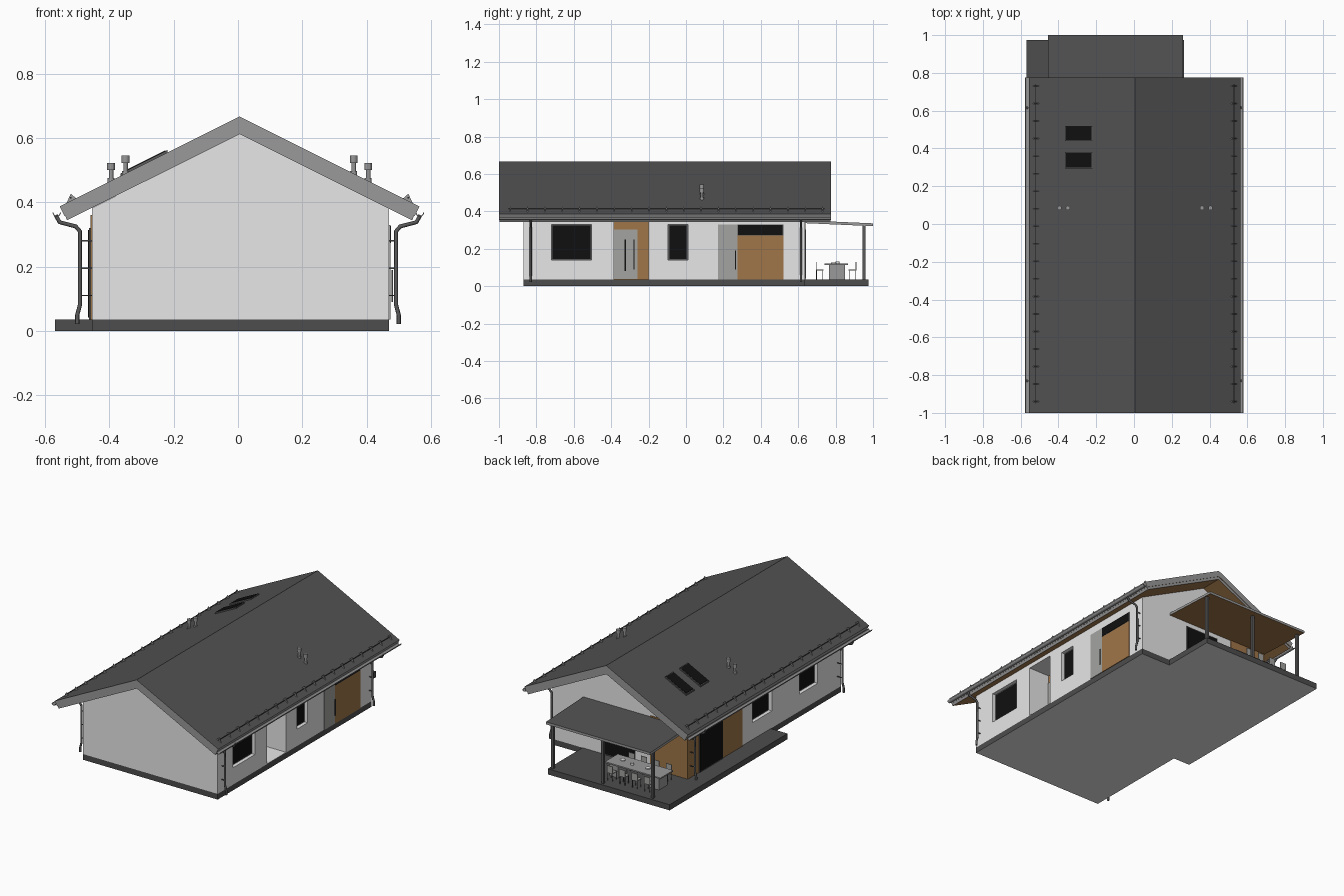
import bpy, bmesh
from math import cos, sin, pi
from mathutils import Matrix, Vector

if "Cube" in bpy.data.objects:
    bpy.data.objects.remove(bpy.data.objects["Cube"])


def material(name, r, g, b):
    m = bpy.data.materials.new(name)
    m.use_nodes = True
    m.diffuse_color = (r, g, b, 1)
    m.node_tree.nodes["Principled BSDF"].inputs["Base Color"].default_value = (r, g, b, 1)
    return m


WHITE = material("white plaster", .8, .8, .8)
ROOF = material("dark roof", .085, .085, .085)
SLAB = material("dark concrete", .075, .075, .075)
GREY = material("grey trim", .32, .32, .32)
DOOR = material("door grey", .37, .37, .36)
WOOD = material("warm wood", .35, .18, .066)
GLASS = material("black glass", .005, .005, .005)
METAL = material("dark metal", .1, .1, .1)


def finish(name, bm, mats, rule=None):
    bmesh.ops.recalc_face_normals(bm, faces=bm.faces)
    bm.normal_update()
    for f in bm.faces:
        f.material_index = rule(f.normal) if rule else 0
    me = bpy.data.meshes.new(name)
    bm.to_mesh(me)
    bm.free()
    for m in mats:
        me.materials.append(m)
    ob = bpy.data.objects.new(name, me)
    bpy.context.collection.objects.link(ob)
    return ob


def add_box(bm, x, y, z):
    c = Vector(((x[0] + x[1]) / 2, (y[0] + y[1]) / 2, (z[0] + z[1]) / 2))
    s = (abs(x[1] - x[0]), abs(y[1] - y[0]), abs(z[1] - z[0]), 1)
    bmesh.ops.create_cube(bm, size=1, matrix=Matrix.Translation(c) @ Matrix.Diagonal(s))


def boxes(name, mat, *bounds):
    bm = bmesh.new()
    for b in bounds:
        add_box(bm, *b)
    return finish(name, bm, [mat])


def prism(name, pts, axis, a, b, mats, rule=None):
    """Extrude a 2D profile along the given axis from a to b."""
    def place(p, t):
        return {"x": (t, p[0], p[1]), "y": (p[0], t, p[1]), "z": (p[0], p[1], t)}[axis]
    bm = bmesh.new()
    face = bm.faces.new([bm.verts.new(place(p, a)) for p in pts])
    ext = bmesh.ops.extrude_face_region(bm, geom=[face])["geom"]
    move = Vector(place((0, 0), b - a))
    bmesh.ops.translate(bm, vec=move, verts=[v for v in ext if isinstance(v, bmesh.types.BMVert)])
    return finish(name, bm, mats, rule)


def cylinders(name, mat, parts, sides=12):
    """Each part is (x, y, bottom, top, radius)."""
    bm = bmesh.new()
    for x, y, lo, hi, r in parts:
        bmesh.ops.create_cone(bm, cap_ends=True, segments=sides, radius1=r, radius2=r, depth=hi - lo,
                              matrix=Matrix.Translation((x, y, (lo + hi) / 2)))
    return finish(name, bm, [mat])


def tube(name, mat, path, radius):
    cu = bpy.data.curves.new(name, "CURVE")
    cu.dimensions = "3D"
    cu.bevel_depth, cu.bevel_resolution, cu.use_fill_caps = radius, 2, True
    sp = cu.splines.new("POLY")
    sp.points.add(len(path) - 1)
    for p, co in zip(sp.points, path):
        p.co = (*co, 1)
    cu.materials.append(mat)
    bpy.context.collection.objects.link(bpy.data.objects.new(name, cu))


LEFT, RIGHT, FRONT, BACK, FLOOR, MID = -.455, .47, -.87, .635, .035, .005

# Foundation with the terrace wrapping the back corner
outline = [(LEFT, FRONT), (RIGHT, FRONT), (RIGHT, BACK), (.265, BACK), (.265, .975),
           (-.57, .975), (-.57, -.18), (LEFT, -.18)]
prism("foundation", outline, "z", 0, FLOOR, [SLAB, WHITE], lambda n: int(n.z < -.5))

# Walls, with openings cut out
walls = prism("walls", [(LEFT, FLOOR), (RIGHT, FLOOR), (RIGHT, .382), (MID, .614), (LEFT, .382)],
              "y", FRONT, BACK, [WHITE])
right_windows = [(-.72, -.505), (-.095, .01)]
left_windows = [(-.19, 0), (-.64, -.46)]
WZ = (.14, .33)
NICHE = .03
cut = [((RIGHT - NICHE, .6), y, WZ) for y in right_windows]
cut += [((LEFT + NICHE, -.6), y, WZ) for y in left_windows]
cut.append(((.32, .6), (-.385, -.2), (FLOOR + .002, .355)))
cutter = boxes("wall_cutter", WHITE, *cut)
cutter.hide_render = True
mod = walls.modifiers.new("openings", "BOOLEAN")
mod.operation, mod.solver, mod.object = "DIFFERENCE", "EXACT", cutter
bpy.context.view_layer.update()
cut_mesh = bpy.data.meshes.new_from_object(walls.evaluated_get(bpy.context.evaluated_depsgraph_get()))
walls.modifiers.clear()
walls.data = cut_mesh
bpy.data.objects.remove(cutter)


def window(name, x, out, y, z, rim=.006):
    """Framed pane on a side wall; out is the outward x direction."""
    boxes(name + "_frame", METAL, ((x - out * .002, x + out * .008), y, z))
    boxes(name + "_glass", GLASS, ((x, x + out * .01), (y[0] + rim, y[1] - rim), (z[0] + rim, z[1] - rim)))


for i, y in enumerate(right_windows):
    window(f"right_window_{i + 1}", RIGHT - NICHE, 1, y, WZ)
for i, y in enumerate(left_windows):
    window(f"left_window_{i + 1}", LEFT + NICHE, -1, y, WZ)

# Recessed main entrance
boxes("entrance_panelling", WOOD, ((.318, .326), (-.385, -.2), (FLOOR, .355)))
boxes("entrance_door", DOOR, ((.325, .333), (-.384, -.26), (.038, .302)))
boxes("entrance_door_slit", GLASS, ((.33, .335), (-.33, -.32), (.08, .25)))
boxes("entrance_handle", METAL, ((.34, .346), (-.281, -.275), (.09, .25)))

# Side door, cladding and high window on the right wall
boxes("side_door", DOOR, ((RIGHT - .004, RIGHT + .004), (.17, .275), (FLOOR, .33)))
boxes("side_door_handle", METAL, ((RIGHT + .008, RIGHT + .013), (.262, .268), (.09, .19)))
boxes("side_cladding", WOOD, ((RIGHT - .004, RIGHT + .004), (.275, .52), (FLOOR, .27)))
window("high_window", RIGHT - .004, 1, (.275, .52), (.27, .33), .003)

# Terrace corner cladding and sliding doors
boxes("corner_cladding", WOOD,
      ((LEFT - .004, LEFT + .004), (.1, BACK + .004), (FLOOR, .36)),
      ((LEFT - .004, -.2), (BACK - .004, BACK + .004), (FLOOR, .36)))
window("left_sliding_door", LEFT - .001, -1, (.3, .53), (FLOOR, .32))
boxes("back_sliding_door_frame", METAL, ((-.1, .135), (BACK - .004, BACK + .004), (FLOOR, .31)))
boxes("back_sliding_door", GLASS, ((-.094, .129), (BACK, BACK + .006), (FLOOR + .006, .304)))


def roof_z(x):
    return .667 - .5 * abs(x - MID)


def chevron(ridge, thick, reach, tuck):
    eave = ridge - .5 * reach
    drop = thick * .8
    return [(MID, ridge), (MID + reach, eave), (MID + reach - tuck, eave - drop), (MID, ridge - thick),
            (MID - reach + tuck, eave - drop), (MID - reach, eave)]


def roof_rule(n):
    return 0 if n.z > .5 else 2 if n.z < -.85 else 1


# Main roof: covering over a timber underside
prism("roof_covering", chevron(.667, .037, .56, .015), "y", -1, .775, [ROOF, GREY, WOOD], roof_rule)
prism("roof_soffit", chevron(.63, .018, .543, .006), "y", -.997, .772, [GREY, GREY, WOOD], roof_rule)

# Terrace roof and posts
prism("terrace_roof", [(BACK, .352), (1, .336), (1, .321), (BACK, .337)], "x", LEFT, .26,
      [ROOF, GREY, WOOD], roof_rule)
boxes("terrace_posts", METAL, *[((x - .008, x + .008), (.945, .961), (FLOOR, .325)) for x in (-.44, -.1, .245)])

# Skylights
for i, (a, b) in enumerate([(.295, .38), (.44, .52)]):
    for part, mat, lift, rim in (("frame", METAL, .008, 0), ("glass", GLASS, .01, .005)):
        x1, x2 = -.365 + rim, -.22 - rim
        pts = [(x1, roof_z(x1)), (x2, roof_z(x2)), (x2, roof_z(x2) + lift), (x1, roof_z(x1) + lift)]
        prism(f"skylight_{part}_{i + 1}", pts, "y", a + rim, b - rim, [mat])

# Gutters, downpipes, snow guards and roof vents on both sides
for side, s in (("left", 1), ("right", -1)):
    gx = .565 * s + .001
    arc = [pi + pi * k / 8 for k in range(9)]
    ring = [(gx + .013 * cos(t), .368 + .013 * sin(t)) for t in arc]
    ring += [(gx + .01 * cos(t), .368 + .01 * sin(t)) for t in reversed(arc)]
    prism(side + "_gutter", ring, "y", -1, .775, [GREY])
    wall = RIGHT if s > 0 else LEFT
    for end, y in (("front", -.83), ("back", .615)):
        path = [(.567, .36), (.555, .338), (.505, .325), (.492, .31), (.492, .08), (.5, .05), (.5, .022)]
        tube(f"{side}_{end}_downpipe", METAL, [(s * x, y, z) for x, z in path], .0065)
        boxes(f"{side}_{end}_pipe_clips", METAL,
              *[((wall, s * .492), (y - .002, y + .002), (z - .002, z + .002)) for z in (.11, .195, .28)])

    bx = MID + s * .525
    for k in range(19):
        y = -.94 + k * .0928
        prism(f"{side}_snow_guard_{k + 1}",
              [(bx - s * .016, roof_z(bx - s * .016)), (bx + s * .014, roof_z(bx + s * .014)),
               (bx, roof_z(bx) + .022)], "y", y - .002, y + .002, [GREY])
    boxes(side + "_snow_rail", METAL, ((bx - .002, bx + .002), (-.95, .74), (roof_z(bx) + .008, roof_z(bx) + .012)))

    parts = []
    for x, top in ((.355, .545), (.4, .522)):
        vx = MID + s * x
        base = roof_z(vx)
        parts += [(vx, .085, base - .01, base + .008, .011), (vx, .085, base, top - .01, .007),
                  (vx, .085, top - .022, top, .012)]
    cylinders(side + "_roof_vents", GREY, parts)

# Terrace dining table with tableware
boxes("dining_table", GREY, ((-.43, -.05), (.74, .865), (.113, .121)),
      ((-.41, -.35), (.765, .85), (FLOOR, .114)), ((-.13, -.07), (.765, .85), (FLOOR, .114)))
cylinders("tableware", WHITE, [(-.3, .8, .12, .126, .015), (-.2, .81, .12, .132, .01), (-.12, .79, .12, .126, .015)])

# Dining chairs along both long sides
for row, cy, d in (("inner", .715, -1), ("outer", .89, 1)):
    for k in range(4):
        cx = -.37 + k * .085
        shell, legs = [], []
        shell.append(((cx - .02, cx + .02), (cy - .02, cy + .02), (.083, .088)))
        shell.append(((cx - .02, cx + .02), (cy + d * .017, cy + d * .021), (.085, .128)))
        for lx in (-.017, .017):
            for ly in (-.017, .017):
                legs.append((cx + lx, cy + ly, FLOOR, .084, .0018))
        boxes(f"{row}_chair_shell_{k + 1}", DOOR, *shell)
        cylinders(f"{row}_chair_legs_{k + 1}", METAL, legs, 6)
